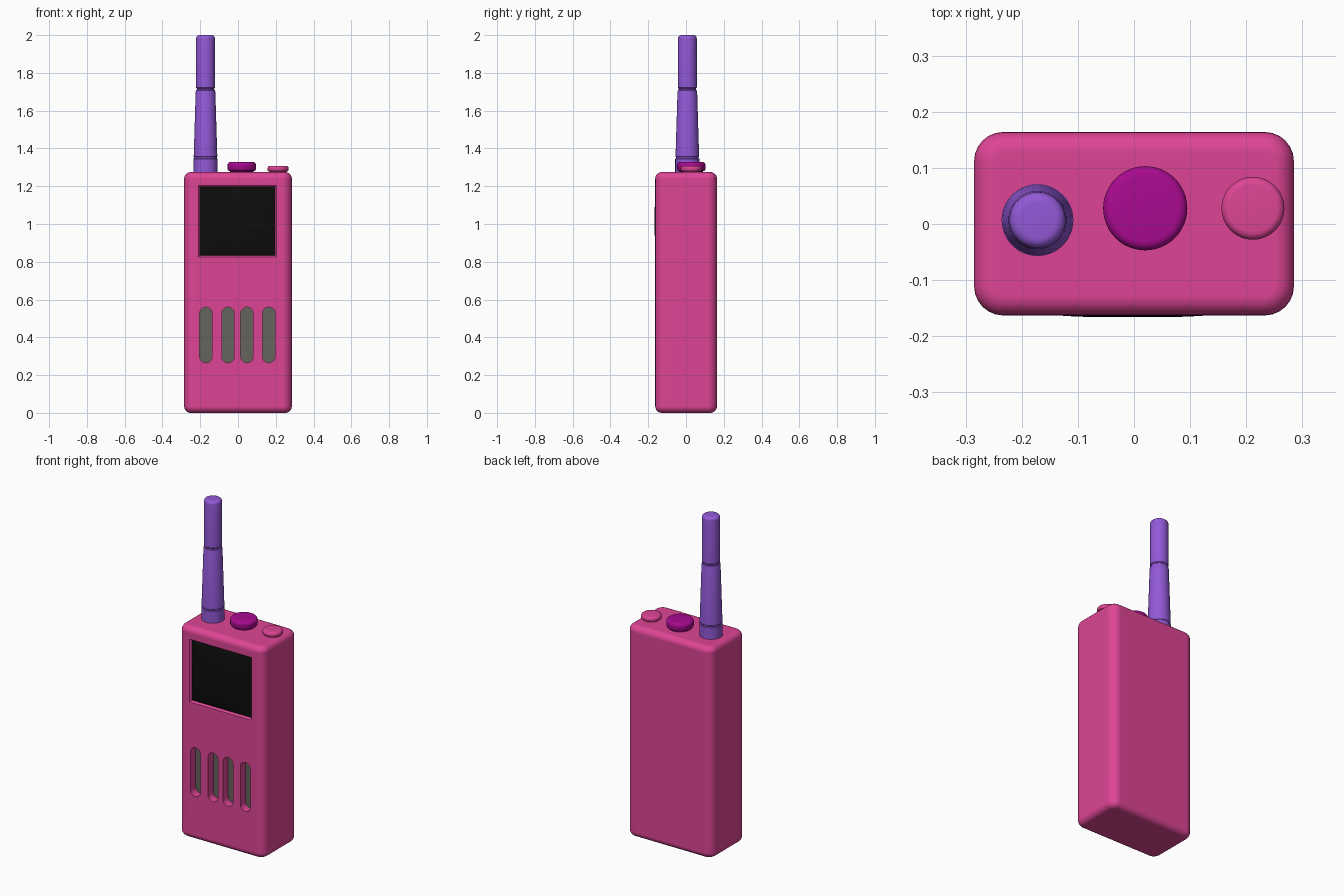
import bpy, bmesh, math

if "Cube" in bpy.data.objects:
    bpy.data.objects.remove(bpy.data.objects["Cube"])


def material(name, rgb):
    m = bpy.data.materials.new(name)
    m.diffuse_color = (*rgb, 1)
    m.use_nodes = True
    m.node_tree.nodes["Principled BSDF"].inputs["Base Color"].default_value = m.diffuse_color
    return m


PINK = material("pink", (0.73, 0.06, 0.30))
MAGENTA = material("magenta", (0.40, 0.003, 0.28))
PURPLE = material("purple", (0.29, 0.10, 0.68))
GREY = material("grey", (0.13, 0.125, 0.11))
BLACK = material("black", (0.004, 0.004, 0.004))


def make(name, bm, mats, smooth=True):
    bmesh.ops.recalc_face_normals(bm, faces=bm.faces)
    me = bpy.data.meshes.new(name)
    bm.to_mesh(me)
    bm.free()
    for m in mats:
        me.materials.append(m)
    ob = bpy.data.objects.new(name, me)
    bpy.context.collection.objects.link(ob)
    if smooth:
        smooth_by_angle(ob)
    return ob


def smooth_by_angle(ob):
    bpy.ops.object.select_all(action='DESELECT')
    ob.select_set(True)
    bpy.context.view_layer.objects.active = ob
    bpy.ops.object.shade_smooth_by_angle(angle=math.radians(35))


def prism(bm, front, back, y0, y1):
    """Closed solid between two (x, z) outlines at depths y0 and y1."""
    a = [bm.verts.new((x, y0, z)) for x, z in front]
    b = [bm.verts.new((x, y1, z)) for x, z in back]
    bm.faces.new(a)
    bm.faces.new(b[::-1])
    n = len(a)
    for i in range(n):
        bm.faces.new((a[i], b[i], b[(i + 1) % n], a[(i + 1) % n]))


def lathe(name, x, y, profile, mat, sides=48):
    """Turn an (r, z) profile around a vertical axis, capping both ends."""
    bm = bmesh.new()
    rings = [[bm.verts.new((x + r * math.cos(math.tau * i / sides),
                            y + r * math.sin(math.tau * i / sides), z))
              for i in range(sides)] for r, z in profile]
    for lo, hi in zip(rings, rings[1:]):
        for i in range(sides):
            j = (i + 1) % sides
            bm.faces.new((lo[i], lo[j], hi[j], hi[i]))
    bm.faces.new(rings[0][::-1])
    bm.faces.new(rings[-1])
    return make(name, bm, [mat])


def round_top(r, z, b, n=6):
    """Quarter-round profile points ending at height z."""
    return [(r - b + b * math.cos(math.pi / 2 * i / n),
             z - b + b * math.sin(math.pi / 2 * i / n)) for i in range(n + 1)]


def rect(x0, x1, z0, z1):
    return [(x0, z0), (x1, z0), (x1, z1), (x0, z1)]


# Body: rounded box
X, Y0, Y1, H = 0.285, -0.163, 0.164, 1.275
bm = bmesh.new()
prism(bm, rect(-X, X, 0, H), rect(-X, X, 0, H), Y0, Y1)
upright = [e for e in bm.edges if abs(e.verts[0].co.z - e.verts[1].co.z) > 0.5]
bmesh.ops.bevel(bm, geom=upright, offset=0.052, segments=6, profile=0.5, affect='EDGES')
rims = [e for e in bm.edges if abs(e.verts[0].co.z - e.verts[1].co.z) < 1e-4]
bmesh.ops.bevel(bm, geom=rims, offset=0.035, segments=6, profile=0.5, affect='EDGES')
body = make("body", bm, [PINK, GREY], smooth=False)

# Cutters: screen recess with sloping walls, and four grille slots
SLOT_FLOOR = Y0 + 0.05
bm = bmesh.new()
prism(bm, rect(-0.212, 0.207, 0.823, 1.207), rect(-0.198, 0.193, 0.837, 1.193), Y0 - 0.004, Y0 + 0.016)
for cx in (-0.17, -0.053, 0.047, 0.163):
    r, lo, hi, n = 0.033, 0.298, 0.527, 10
    outline = [(cx + r * math.cos(math.pi * i / n), hi + r * math.sin(math.pi * i / n)) for i in range(n + 1)]
    outline += [(cx - r * math.cos(math.pi * i / n), lo - r * math.sin(math.pi * i / n)) for i in range(n + 1)]
    prism(bm, outline, outline, Y0 - 0.05, SLOT_FLOOR)
cutter = make("front_cutter", bm, [], smooth=False)
cutter.hide_render = True

mod = body.modifiers.new("recesses", 'BOOLEAN')
mod.operation, mod.solver, mod.object = 'DIFFERENCE', 'EXACT', cutter
bpy.context.view_layer.objects.active = body
bpy.ops.object.modifier_apply(modifier=mod.name)
bpy.data.objects.remove(cutter)

# Slot floors are grey, everything else pink
for p in body.data.polygons:
    on_floor = abs(p.center.y - SLOT_FLOOR) < 1e-3 and p.normal.y < -0.9
    p.material_index = 1 if on_floor else 0
smooth_by_angle(body)
wn = body.modifiers.new("even_shading", 'WEIGHTED_NORMAL')
wn.keep_sharp = True

# Screen: slightly domed glass filling the recess
bm = bmesh.new()
bmesh.ops.create_grid(bm, x_segments=12, y_segments=12, size=1)
for v in bm.verts:
    u, w = v.co.x, v.co.y
    v.co = (-0.0025 + 0.198 * u, Y0 + 0.012 - 0.015 * (1 - u ** 4) * (1 - w ** 4), 1.015 + 0.181 * w)
rim = [e for e in bm.edges if e.is_boundary]
ext = bmesh.ops.extrude_edge_only(bm, edges=rim)["geom"]
for v in ext:
    if isinstance(v, bmesh.types.BMVert):
        v.co.y = Y0 + 0.02
bmesh.ops.holes_fill(bm, edges=[e for e in bm.edges if e.is_boundary], sides=0)
make("screen", bm, [BLACK])

# Antenna: tapered sleeve, small grooves, straight rounded tip
lathe("antenna", -0.172, 0.007,
      [(0.064, 1.25), (0.064, 1.345), (0.060, 1.348), (0.060, 1.354), (0.0625, 1.357),
       (0.052, 1.70), (0.050, 1.708), (0.046, 1.711), (0.046, 1.718), (0.050, 1.722)]
      + round_top(0.05, 2.0, 0.018), PURPLE)

# Volume knob and push button on top
lathe("volume_knob", 0.02, 0.028,
      [(0.062, 1.26), (0.062, 1.279), (0.070, 1.282), (0.075, 1.29)] + round_top(0.075, 1.328, 0.016), MAGENTA)
lathe("push_button", 0.212, 0.028,
      [(0.045, 1.26), (0.045, 1.277), (0.052, 1.28), (0.056, 1.287)] + round_top(0.056, 1.308, 0.014), PINK)
